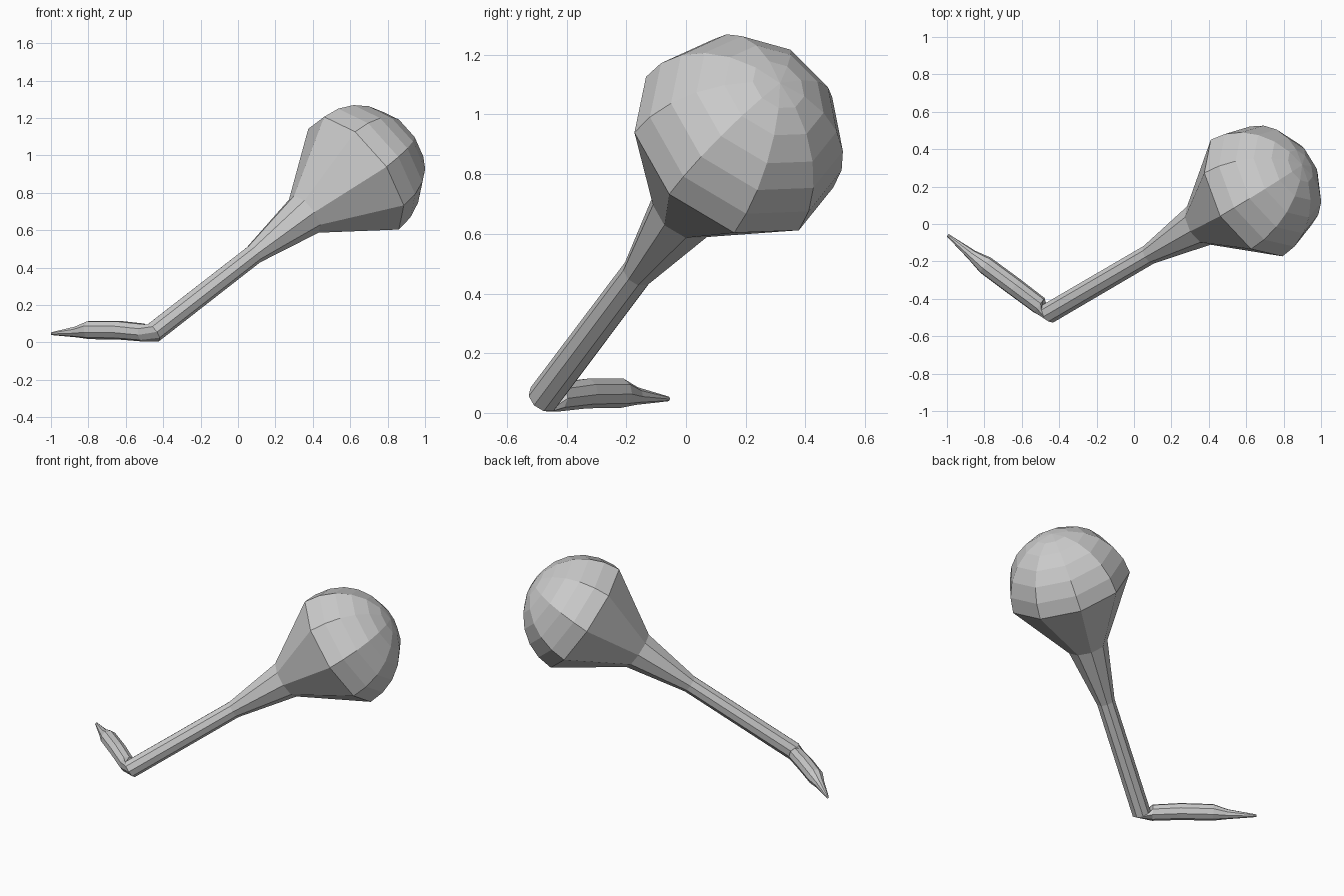
import bpy, bmesh
from math import sin, cos, pi, radians
from mathutils import Vector

if "Cube" in bpy.data.objects:
    bpy.data.objects.remove(bpy.data.objects["Cube"])

SIDES = 9
elbow = Vector((-0.457, -0.477, 0.05))
stem = Vector((0.717, 0.419, 0.558)).normalized()
side = Vector((0.184, -0.313, 0.06))
side = (side - stem * side.dot(stem)).normalized()   # direction of first vertex

bm = bmesh.new()


def ring(center, radius, normal):
    """Nine-sided ring, its frame carried over from the stem without twist."""
    q = stem.rotation_difference(normal)
    u = q @ side
    v = normal.cross(u)
    return [bm.verts.new(center + radius * (cos(a) * u + sin(a) * v))
            for a in (2 * pi * i / SIDES for i in range(SIDES))]


# Bent tail, from the thin tip towards the elbow
tail = [((-0.996, -0.06, 0.047), 0.008), ((-0.865, -0.168, 0.057), 0.03),
        ((-0.795, -0.22, 0.067), 0.05), ((-0.64, -0.335, 0.066), 0.051),
        ((-0.507, -0.435, 0.053), 0.049)]
tail_dir = Vector((0.8, -0.6, 0.0)).normalized()
rings = [ring(Vector(c), r, tail_dir) for c, r in tail]

# Straight stem flaring into the bulb: (distance from elbow, radius)
dome_start, dome_radius = 1.52, 0.372
for s, r in [(0, 0.056), (0.755, 0.055), (1.135, 0.122), (dome_start, dome_radius)]:
    rings.append(ring(elbow + stem * s, r, stem))

# Half-sphere dome
for deg in (15, 30, 45, 60, 75):
    a = radians(deg)
    rings.append(ring(elbow + stem * (dome_start + dome_radius * sin(a)),
                      dome_radius * cos(a), stem))
pole = bm.verts.new(elbow + stem * (dome_start + dome_radius))

# Skin the rings, close the tip and the pole
for lo, hi in zip(rings, rings[1:]):
    for i in range(SIDES):
        j = (i + 1) % SIDES
        bm.faces.new((lo[i], lo[j], hi[j], hi[i]))
for i in range(SIDES):
    bm.faces.new((rings[-1][i], rings[-1][(i + 1) % SIDES], pole))
bm.faces.new(rings[0][::-1])
bmesh.ops.recalc_face_normals(bm, faces=bm.faces)

mesh = bpy.data.meshes.new("bulb_with_bent_stem")
bm.to_mesh(mesh)
bm.free()
obj = bpy.data.objects.new("bulb_with_bent_stem", mesh)
bpy.context.collection.objects.link(obj)
